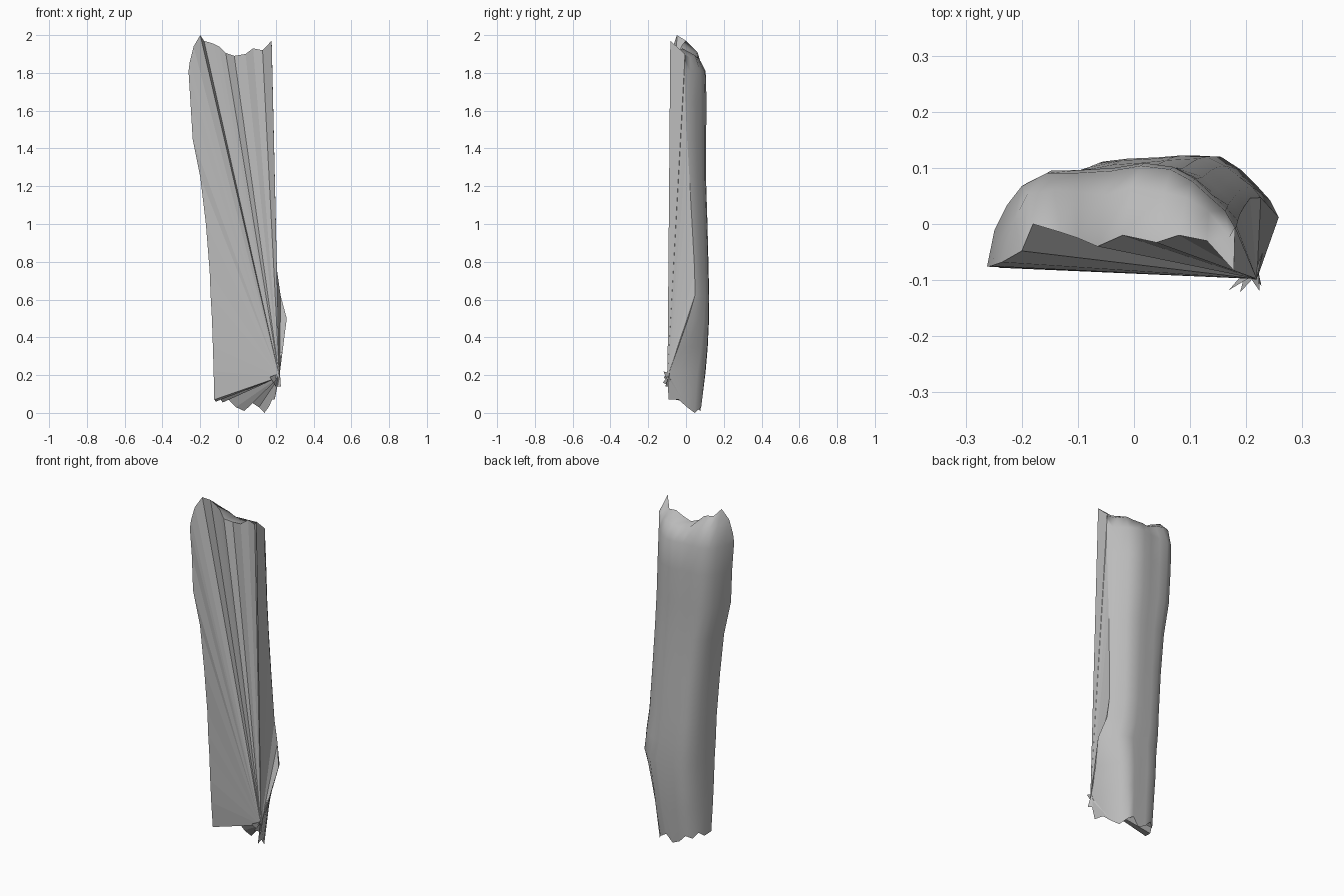
import bpy, bmesh, math
from mathutils import Vector

if "Cube" in bpy.data.objects:
    bpy.data.objects.remove(bpy.data.objects["Cube"])

bark = bpy.data.materials.new("bark_grey")
bark.diffuse_color = (0.5, 0.5, 0.5, 1)
bark.use_nodes = True
bark.node_tree.nodes["Principled BSDF"].inputs["Base Color"].default_value = bark.diffuse_color

# Cross-section of the bark: position across the width, bulge towards the back
SECTION = [(0, 0), (.03, .36), (.08, .6), (.14, .79), (.24, .93), (.36, .94), (.5, .95),
           (.62, 1), (.74, .97), (.83, .78), (.9, .54), (.96, .3), (1, 0)]

# Rows down the trunk: z, left x, left y, right x, right y, back y
ROWS = [(1.81, -.262, -.076, .180, -.008, .102),
        (1.65, -.252, -.072, .183, -.004, .107),
        (1.45, -.240, -.078, .185, .006, .105),
        (1.25, -.200, -.070, .189, .018, .105),
        (1.00, -.170, -.074, .197, .032, .114),
        (0.75, -.150, -.072, .207, .046, .121),
        (0.62, -.145, -.072, .226, .047, .124),
        (0.50, -.138, -.071, .258, .012, .124),
        (0.35, -.133, -.070, .232, -.04, .117),
        (0.22, -.129, -.066, .218, -.10, .106)]

# Broken top rim, left to right
RIM = [(-.255, -.075, 1.86), (-.235, -.068, 1.94), (-.2, -.048, 2.0), (-.18, 0, 1.97),
       (-.13, -.015, 1.955), (-.1, -.025, 1.94), (-.065, -.04, 1.905), (-.02, -.02, 1.89),
       (.04, -.033, 1.90), (.08, -.02, 1.93), (.13, -.03, 1.92), (.178, -.083, 1.97), (.18, -.005, 1.9)]

# Ragged bottom heights, left to right
RAGGED = [.07, .06, .085, .055, .07, .03, .01, .055, .03, .0, .03, .07, .07]

APEX = Vector((.219, -.098, .19))


def row_points(z, xl, yl, xr, yr, yb):
    pts = []
    for u, h in SECTION:
        base = yl + (yr - yl) * u
        ripple = .002 * h * math.sin(u * 37 + z * 2)
        pts.append(Vector((xl + (xr - xl) * u, base + (yb - base) * h + ripple, z)))
    return pts


def make_object(name, bm):
    mesh = bpy.data.meshes.new(name)
    bm.to_mesh(mesh)
    bm.free()
    mesh.materials.append(bark)
    obj = bpy.data.objects.new(name, mesh)
    bpy.context.collection.objects.link(obj)
    return obj


# Grid of points: rim, rounded shoulder, body, ragged end
body = [row_points(*r) for r in ROWS]
rim = [Vector(p) for p in RIM]
shoulder = [(a + b) / 2 + Vector((0, .025, .03)) * h
            for a, b, (u, h) in zip(rim, body[0], SECTION)]
end = row_points(.08, -.126, -.056, .194, -.092, .084)
for p, z in zip(end, RAGGED):
    p.z = z
grid = [rim, shoulder] + body + [end]

# Rounded bark shell
bm = bmesh.new()
verts = [[bm.verts.new(p) for p in row] for row in grid]
for upper, lower in zip(verts, verts[1:]):
    for i in range(len(SECTION) - 1):
        face = bm.faces.new((upper[i], upper[i + 1], lower[i + 1], lower[i]))
        face.smooth = True
make_object("bark_shell", bm)

# Split face: flat fan from one low corner to the whole edge of the shell
left_edge = [row[0] for row in reversed(grid)]
right_edge = [row[-1] for row in grid[1:-1]]
loop = left_edge + rim[1:] + right_edge + list(reversed(end))
bm = bmesh.new()
tip = bm.verts.new(APEX)
ring = [bm.verts.new(p) for p in loop[:-1]]
for a, b in zip(ring, ring[1:] + ring[:1]):
    bm.faces.new((tip, b, a))
make_object("split_face", bm)

# Small splinters around the fan corner
bm = bmesh.new()
for dx, dy, dz in [(-.05, -.02, .0), (-.03, -.024, -.03), (.005, -.022, .03), (.008, -.012, -.05)]:
    corners = [APEX + Vector((dx, dy, dz)), APEX + Vector((-.02, .015, -.05)),
               APEX + Vector((.003, .012, .02))]
    bm.faces.new([bm.verts.new(c) for c in corners])
make_object("splinters", bm)
